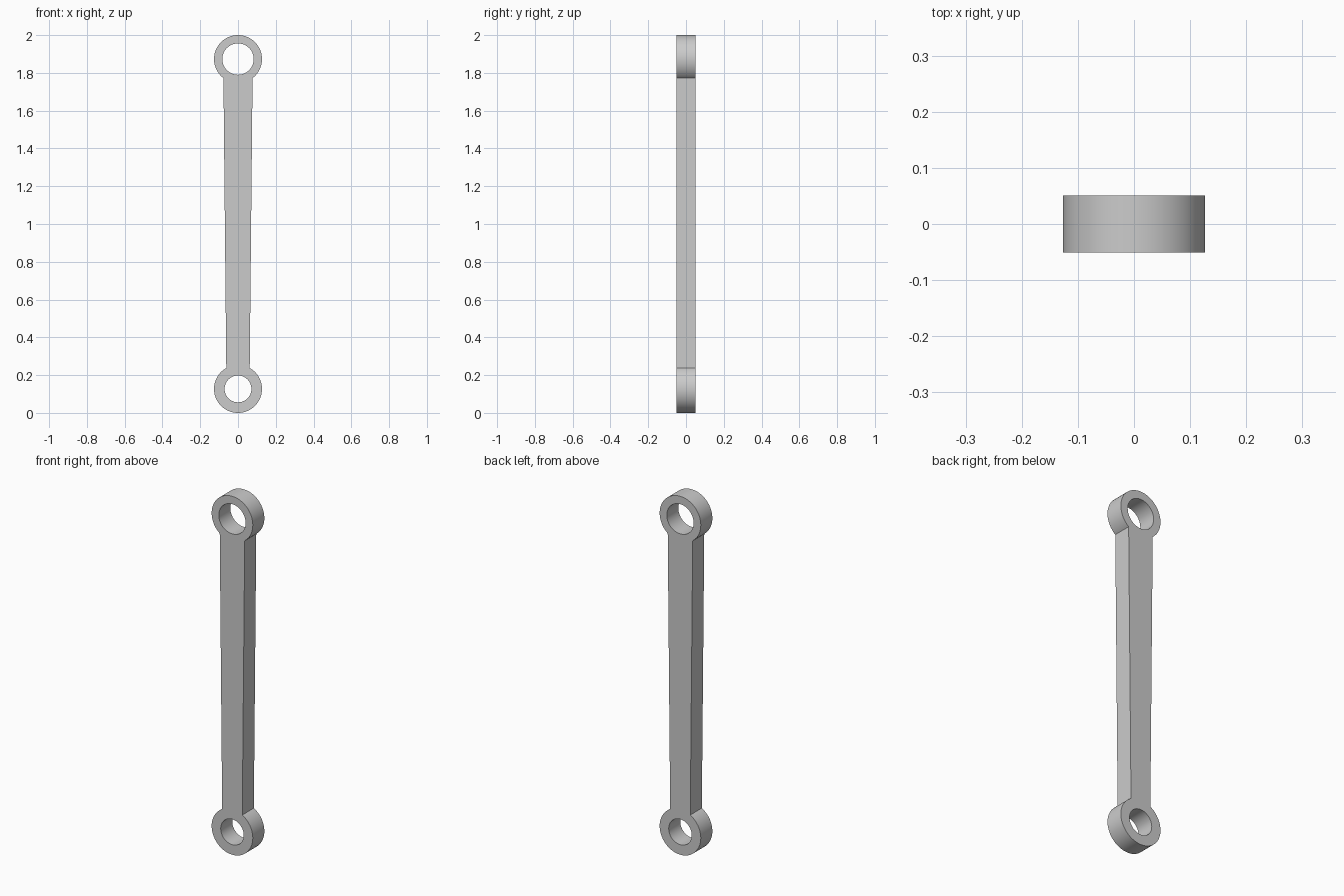
import bpy, bmesh
from math import asin, cos, sin, pi

cube = bpy.data.objects.get("Cube")
if cube:
    bpy.data.objects.remove(cube)

EYE_R, HALF_DEPTH = 0.127, 0.051
LOW_Z, HIGH_Z = EYE_R, 2 - EYE_R
LOW_HALF, HIGH_HALF = 0.062, 0.077    # shaft half widths
LOW_HOLE, HIGH_HOLE = 0.071, 0.083


def arc(z, radius, start, end, steps):
    """Points on an arc in the front plane."""
    angles = [start + (end - start) * i / steps for i in range(steps + 1)]
    return [(radius * cos(a), z + radius * sin(a)) for a in angles]


def add_loop(curve, points):
    spline = curve.splines.new('POLY')
    spline.points.add(len(points) - 1)
    for p, (x, z) in zip(spline.points, points):
        p.co = (x, z, 0, 1)
    spline.use_cyclic_u = True


steel = bpy.data.materials.new("steel_grey")
steel.use_nodes = True
colour = (0.6, 0.6, 0.6, 1)
steel.diffuse_color = colour
steel.node_tree.nodes["Principled BSDF"].inputs["Base Color"].default_value = colour

# Outline: two round eyes joined by a tapered shaft, with a hole in each eye
curve = bpy.data.curves.new("link_profile", 'CURVE')
curve.dimensions = '2D'
curve.fill_mode = 'BOTH'
curve.extrude = HALF_DEPTH
high = asin(HIGH_HALF / EYE_R)
low = asin(LOW_HALF / EYE_R)
add_loop(curve, arc(HIGH_Z, EYE_R, high - pi / 2, 1.5 * pi - high, 72)
         + arc(LOW_Z, EYE_R, pi / 2 + low, 2.5 * pi - low, 72))
for z, radius in ((LOW_Z, LOW_HOLE), (HIGH_Z, HIGH_HOLE)):
    add_loop(curve, arc(z, radius, 0, 2 * pi, 64)[:-1])

# Turn the profile into one upright solid
profile = bpy.data.objects.new("link_profile", curve)
bpy.context.collection.objects.link(profile)
bpy.context.view_layer.update()
mesh = bpy.data.meshes.new_from_object(profile)
bpy.data.objects.remove(profile)
mesh.name = "connecting_link"
bm = bmesh.new()
bm.from_mesh(mesh)
for v in bm.verts:
    v.co = (v.co.x, -v.co.z, v.co.y)
bmesh.ops.remove_doubles(bm, verts=bm.verts, dist=0.0002)
bmesh.ops.recalc_face_normals(bm, faces=bm.faces)
bm.to_mesh(mesh)
bm.free()
mesh.materials.clear()
mesh.materials.append(steel)

link = bpy.data.objects.new("connecting_link", mesh)
bpy.context.collection.objects.link(link)
bpy.ops.object.select_all(action='DESELECT')
link.select_set(True)
bpy.context.view_layer.objects.active = link
bpy.ops.object.shade_smooth_by_angle(angle=pi / 6)
